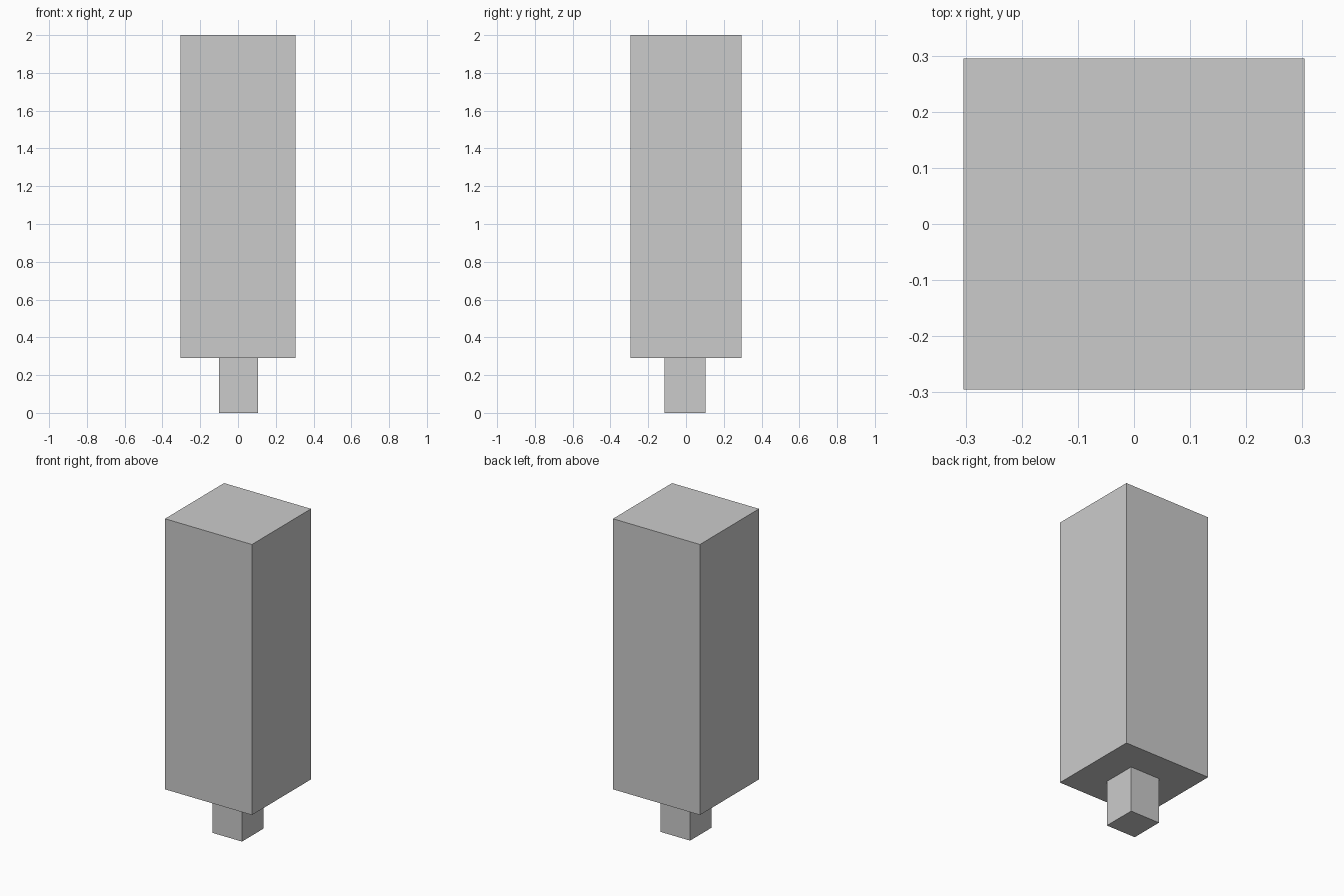
import bpy

if "Cube" in bpy.data.objects:
    bpy.data.objects.remove(bpy.data.objects["Cube"])


def box(name, lo, hi):
    """Axis-aligned box between two corners."""
    centre = [(a + b) / 2 for a, b in zip(lo, hi)]
    bpy.ops.mesh.primitive_cube_add(size=1, location=centre)
    obj = bpy.context.object
    obj.name = obj.data.name = name
    obj.scale = [b - a for a, b in zip(lo, hi)]
    bpy.ops.object.transform_apply(location=False, rotation=False, scale=True)
    return obj


# Tall square block
box("body", (-0.304, -0.295, 0.29), (0.304, 0.295, 2.0))

# Short stem below it, slightly off centre
box("stem", (-0.10, -0.113, 0.0), (0.107, 0.102, 0.29))
